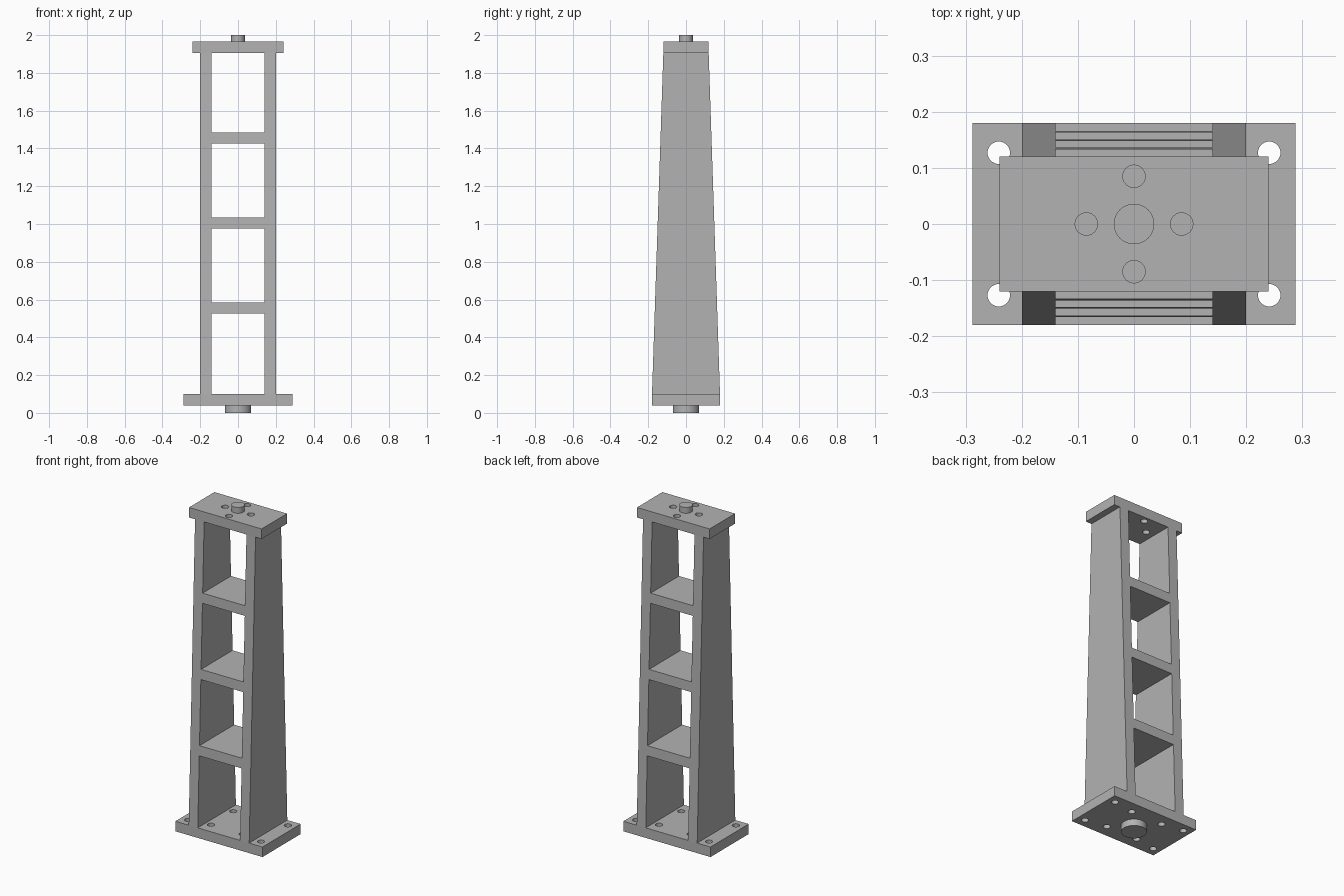
import bpy, bmesh
from math import pi
from mathutils import Matrix

if "Cube" in bpy.data.objects:
    bpy.data.objects.remove(bpy.data.objects["Cube"], do_unlink=True)

GREY = (0.45, 0.45, 0.45, 1)
metal = bpy.data.materials.new("plain grey metal")
metal.use_nodes = True
metal.diffuse_color = GREY
metal.node_tree.nodes["Principled BSDF"].inputs["Base Color"].default_value = GREY

BASE_Z, BASE_TOP = 0.04, 0.10
CAP_Z, CAP_TOP = 1.905, 1.965
BASE_Y, CAP_Y = 0.18, 0.12


def depth_at(z):
    """Half depth of the tapered frame at a height."""
    return BASE_Y + (CAP_Y - BASE_Y) * (z - BASE_TOP) / (CAP_Z - BASE_TOP)


def finish(name, bm):
    bmesh.ops.recalc_face_normals(bm, faces=bm.faces)
    mesh = bpy.data.meshes.new(name)
    bm.to_mesh(mesh)
    bm.free()
    mesh.materials.append(metal)
    obj = bpy.data.objects.new(name, mesh)
    bpy.context.collection.objects.link(obj)
    return obj


def block(name, x0, x1, z0, z1, y0, y1):
    """Block with half depth y0 at the bottom and y1 at the top."""
    bm = bmesh.new()
    bmesh.ops.create_cube(bm, size=2)
    for v in bm.verts:
        top = v.co.z > 0
        v.co = (x1 if v.co.x > 0 else x0,
                v.co.y * (y1 if top else y0),
                z1 if top else z0)
    return finish(name, bm)


def cylinders(name, centres, radius, z0, z1, segments=48):
    bm = bmesh.new()
    for x, y in centres:
        bmesh.ops.create_cone(bm, cap_ends=True, segments=segments,
                              radius1=radius, radius2=radius, depth=z1 - z0,
                              matrix=Matrix.Translation((x, y, (z0 + z1) / 2)))
    return finish(name, bm)


def smooth(obj):
    bpy.ops.object.select_all(action='DESELECT')
    obj.select_set(True)
    bpy.context.view_layer.objects.active = obj
    bpy.ops.object.shade_smooth_by_angle(angle=pi / 6)


def drill(plate, centres, radius, z0, z1):
    """Cut through holes and discard the cutter."""
    cutter = cylinders("hole_cutter", centres, radius, z0 - 0.02, z1 + 0.02, 32)
    cutter.hide_render = True
    mod = plate.modifiers.new("holes", 'BOOLEAN')
    mod.operation = 'DIFFERENCE'
    mod.solver = 'EXACT'
    mod.object = cutter
    bpy.context.view_layer.objects.active = plate
    bpy.ops.object.modifier_apply(modifier=mod.name)
    bpy.data.objects.remove(cutter, do_unlink=True)
    smooth(plate)


def corners(x, y):
    return [(sx * x, sy * y) for sx in (-1, 1) for sy in (-1, 1)]


# Base plate with outer mounting holes and an inner square of holes
base = block("base_plate", -0.288, 0.288, BASE_Z, BASE_TOP, BASE_Y, BASE_Y)
drill(base, corners(0.241, 0.127) + corners(0.105, 0.105), 0.02, BASE_Z, BASE_TOP)

# Top plate with a cross of holes
cap = block("top_plate", -0.24, 0.24, CAP_Z, CAP_TOP, CAP_Y, CAP_Y)
drill(cap, [(0.085, 0), (-0.085, 0), (0, 0.085), (0, -0.085)], 0.02, CAP_Z, CAP_TOP)

# Tapered side walls
for name, x0, x1 in (("left_wall", 0.14, 0.2), ("right_wall", -0.2, -0.14)):
    block(name, x0, x1, BASE_TOP, CAP_Z, BASE_Y, CAP_Y)

# Cross shelves flush with the tapered walls
for name, z in (("lower_shelf", 0.525), ("middle_shelf", 0.975), ("upper_shelf", 1.425)):
    block(name, -0.14, 0.14, z, z + 0.06, depth_at(z), depth_at(z + 0.06))

# Locating pin on top and boss underneath
smooth(cylinders("top_pin", [(0, 0)], 0.036, CAP_TOP, 2.0))
smooth(cylinders("bottom_boss", [(0, 0)], 0.07, 0.0, BASE_Z))
